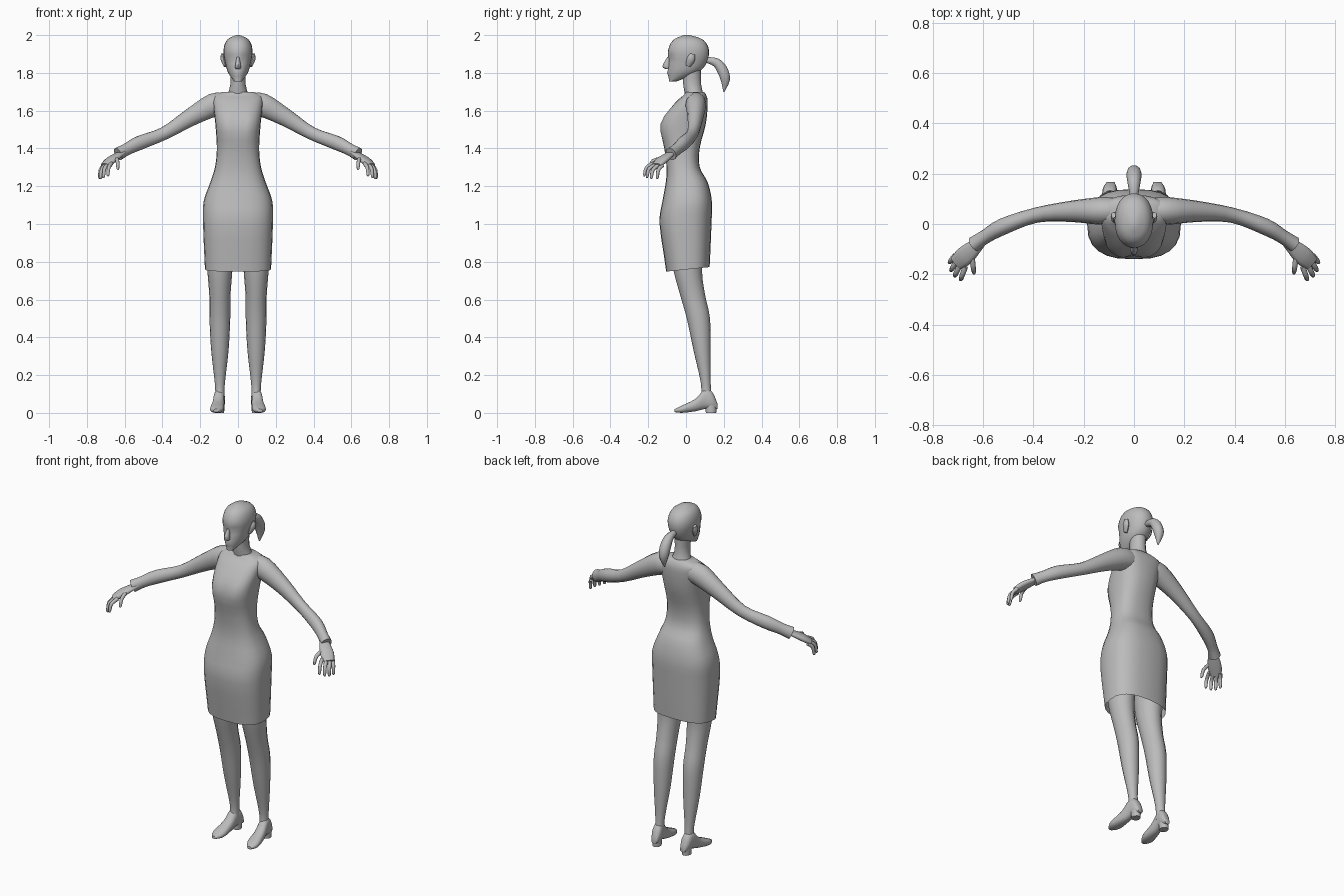
import bpy
import bmesh
from math import sin, cos, pi, tau, exp, copysign
from mathutils import Vector

cube = bpy.data.objects.get("Cube")
if cube:
    bpy.data.objects.remove(cube, do_unlink=True)

grey = bpy.data.materials.new("plain grey")
grey.use_nodes = True
grey.diffuse_color = (.5, .5, .5, 1)
grey.node_tree.nodes["Principled BSDF"].inputs["Base Color"].default_value = grey.diffuse_color

X, Y, Z = Vector((1, 0, 0)), Vector((0, 1, 0)), Vector((0, 0, 1))


def smooth_rows(rows, steps=3):
    """Fill in a flowing curve through the key rows."""
    keys = [Vector(row) for row in rows]
    last = len(keys) - 1
    filled = []
    for i in range(last):
        start, end = keys[i], keys[i + 1]
        leave = (end - keys[max(i - 1, 0)]) / 2
        arrive = (keys[min(i + 2, last)] - start) / 2
        for step in range(steps):
            t = step / steps
            blend = t * t * (3 - 2 * t)
            filled.append(start.lerp(end, blend)
                          + leave * t * (1 - t) ** 2 - arrive * t * t * (1 - t))
    return filled + [keys[last]]


def loft(name, rings, sides=16, power=2, open_start=False, mirrored=False, sculpt=None):
    """Skin a list of (centre, half_width_vector, half_depth_vector) rings."""
    def squash(value):
        return copysign(abs(value) ** (2 / power), value)

    bm = bmesh.new()
    loops = []
    for centre, u, v in rings:
        angles = [tau * i / sides for i in range(sides)]
        loops.append([bm.verts.new(centre + u * squash(cos(a)) + v * squash(sin(a))) for a in angles])
    for low, high in zip(loops, loops[1:]):
        for i in range(sides):
            j = (i + 1) % sides
            bm.faces.new((low[i], low[j], high[j], high[i]))
    if not open_start:
        bm.faces.new(loops[0][::-1])
    bm.faces.new(loops[-1])
    if sculpt:
        for vert in bm.verts:
            sculpt(vert.co)
    bmesh.ops.recalc_face_normals(bm, faces=bm.faces)
    mesh = bpy.data.meshes.new(name)
    bm.to_mesh(mesh)
    bm.free()
    mesh.materials.append(grey)
    obj = bpy.data.objects.new(name, mesh)
    bpy.context.collection.objects.link(obj)
    if mirrored:
        obj.modifiers.new("Mirror", "MIRROR").use_mirror_merge = False
    bpy.ops.object.select_all(action="DESELECT")
    obj.select_set(True)
    bpy.context.view_layer.objects.active = obj
    bpy.ops.object.shade_smooth_by_angle(angle=1)


def stack(rows, x=0):
    """Level rings from (height, half_width, front_y, back_y)."""
    return [(Vector((x, (front + back) / 2, z)), X * width, Y * (back - front) / 2)
            for z, width, front, back in smooth_rows(rows)]


def tube(rows, side=None, flatness=1):
    """Rings square to a path of (x, y, z, half_width)."""
    rows = smooth_rows(rows)
    points = [row.to_3d() for row in rows]
    rings = []
    for i, row in enumerate(rows):
        along = (points[min(i + 1, len(rows) - 1)] - points[max(i - 1, 0)]).normalized()
        across = side or along.cross(Z).normalized()
        rings.append((points[i], across * row.w, across.cross(along) * row.w * flatness))
    return rings


def shape_bust(co):
    # Soft hollow between the breasts
    if co.y < 0:
        co.y += .02 * exp(-(co.x / .03) ** 2 - ((co.z - 1.53) / .06) ** 2)


def shape_face(co):
    # Eye sockets and a slight mouth bulge
    if co.y < -.03:
        co.y += .012 * exp(-((abs(co.x) - .03) / .02) ** 2 - ((co.z - 1.875) / .02) ** 2)
        co.y -= .008 * exp(-(co.x / .025) ** 2 - ((co.z - 1.8) / .015) ** 2)


# Dress, open at a hem that rises towards the back
dress = stack([
    (.76, .175, -.105, .125), (1, .185, -.14, .135), (1.12, .182, -.125, .137),
    (1.22, .147, -.107, .115), (1.3, .122, -.103, .073), (1.4, .112, -.115, .072),
    (1.53, .12, -.14, .105), (1.64, .132, -.06, .115), (1.68, .125, -.015, .108), (1.7, .08, 0, .095)])
dress[0][2].z = .012
loft("dress", dress, sides=24, power=2.6, open_start=True, sculpt=shape_bust)

# Head and neck
loft("neck", stack([(1.66, .065, 0, .1), (1.74, .04, -.015, .08), (1.83, .045, -.02, .08)]))
loft("head", stack([
    (1.755, .02, -.09, -.05), (1.8, .052, -.092, .06), (1.85, .067, -.094, .108),
    (1.92, .077, -.095, .122), (1.975, .058, -.067, .092), (2, .01, -.01, .02)]),
    sides=24, power=2.15, sculpt=shape_face)
loft("nose", stack([(1.82, .012, -.105, -.08), (1.835, .015, -.125, -.08), (1.885, .007, -.098, -.08)]), sides=8)
loft("ear", tube([(.068, .01, 1.835, .008), (.078, .025, 1.87, .014), (.082, .035, 1.9, .008)],
                 side=X, flatness=1.6), sides=8, mirrored=True)
loft("ponytail", tube([
    (0, .1, 1.87, .014), (0, .16, 1.855, .025), (0, .195, 1.81, .03),
    (0, .208, 1.76, .025), (0, .2, 1.7, .003)], side=X), sides=10)

# Sleeved arms ending in a loose cuff
loft("arm", tube([
    (.07, .055, 1.635, .048), (.13, .052, 1.63, .055), (.25, .05, 1.565, .042), (.39, .035, 1.48, .03),
    (.52, -.01, 1.43, .033), (.59, -.05, 1.395, .028), (.635, -.08, 1.37, .031)],
    flatness=1.15), sides=14, mirrored=True)

# Hands: four fingers fanned between the outer two, then the thumb
loft("palm", tube([(.61, -.07, 1.38, .024), (.67, -.125, 1.34, .038), (.705, -.156, 1.31, .03)],
                  flatness=.45), sides=12, power=2.5, mirrored=True)


def finger(name, knuckle, tip):
    bend = (tip - knuckle) * .2
    bend.z = .012
    middle = (knuckle + tip) / 2 + bend
    loft(name, tube([(*knuckle, .011), (*middle, .01), (*knuckle.lerp(tip, .9), .008), (*tip, .003)]),
         sides=8, mirrored=True)


first_knuckle, last_knuckle = Vector((.67, -.17, 1.32)), Vector((.71, -.125, 1.31))
first_tip, last_tip = Vector((.69, -.225, 1.255)), Vector((.735, -.155, 1.24))
for i, name in enumerate(("index_finger", "middle_finger", "ring_finger", "little_finger")):
    t = i / 3
    reach = Vector((.01, -.01, -.005)) * sin(pi * t)
    finger(name, first_knuckle.lerp(last_knuckle, t) + reach, first_tip.lerp(last_tip, t) + reach)
finger("thumb", Vector((.645, -.12, 1.35)), Vector((.635, -.2, 1.29)))

# Legs, running up inside the skirt
loft("leg", stack([
    (.07, .025, .075, .14), (.15, .026, .08, .131), (.33, .046, .04, .131), (.5, .055, .004, .127),
    (.62, .056, -.03, .102), (.75, .066, -.065, .085), (.9, .076, -.09, .1)], x=.096), mirrored=True)

# Shoes from toe to heel, toes turned out, with low heel blocks
shoe = [(Vector((.11 - y / 10, y, (low + high) / 2)), X * width, Z * (high - low) / 2)
        for y, width, low, high in smooth_rows([
            (-.06, .014, .004, .02), (-.02, .036, 0, .04), (.05, .032, .008, .075),
            (.1, .028, .02, .128), (.14, .028, .02, .11), (.166, .016, .02, .05)])]
loft("shoe", shoe, sides=14, power=2.4, mirrored=True)
loft("shoe_heel", stack([(0, .024, .105, .16), (.05, .025, .1, .163)], x=.097), sides=12, mirrored=True)
